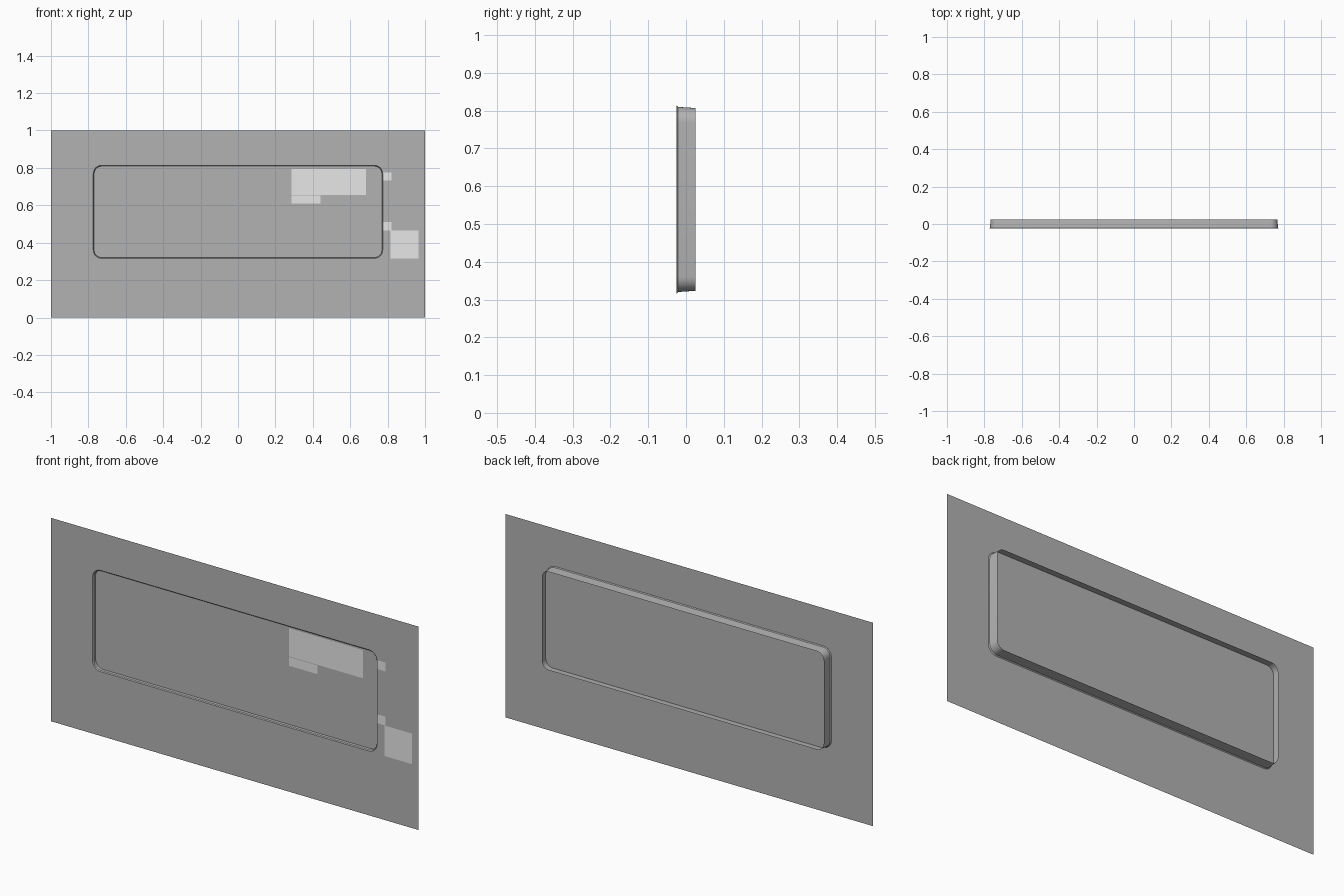
import bpy, bmesh, math

cube = bpy.data.objects.get("Cube")
if cube:
    bpy.data.objects.remove(cube, do_unlink=True)

FRONT, FLOOR, BACK = -0.025, -0.008, 0.025
CENTRE_Z = 0.565


def material(name, value):
    m = bpy.data.materials.new(name)
    m.use_nodes = True
    colour = (value, value, value, 1)
    m.diffuse_color = colour
    m.node_tree.nodes["Principled BSDF"].inputs["Base Color"].default_value = colour
    return m


grey = material("mid grey", 0.45)
pale = material("pale grey", 0.85)


def finish(name, bm, mat):
    mesh = bpy.data.meshes.new(name)
    bm.to_mesh(mesh)
    bm.free()
    mesh.materials.append(mat)
    obj = bpy.data.objects.new(name, mesh)
    bpy.context.collection.objects.link(obj)
    return obj


def rounded_loop(bm, grow, y, steps=8):
    """Rounded rectangle outline in the upright plane at depth y."""
    half_w, half_h, radius = 0.769, 0.244, 0.04
    verts = []
    for i, (sx, sz) in enumerate([(1, 1), (-1, 1), (-1, -1), (1, -1)]):
        for k in range(steps + 1):
            a = math.pi / 2 * (i + k / steps)
            x = sx * (half_w - radius) + (radius + grow) * math.cos(a)
            z = sz * (half_h - radius) + (radius + grow) * math.sin(a)
            verts.append(bm.verts.new((x, y, CENTRE_Z + z)))
    return verts


def closed_edges(bm, verts):
    return [bm.edges.new((v, verts[(i + 1) % len(verts)])) for i, v in enumerate(verts)]


# Backing sheet with a rounded opening
bm = bmesh.new()
corners = [bm.verts.new((x, FRONT, z)) for x, z in [(-1, 0), (1, 0), (1, 1), (-1, 1)]]
edges = closed_edges(bm, corners) + closed_edges(bm, rounded_loop(bm, 0.005, FRONT))
bmesh.ops.triangle_fill(bm, edges=edges, use_beauty=True, normal=(0, -1, 0))
finish("backing_sheet", bm, grey)

# Thin wall around the opening, flared at the front lip
bm = bmesh.new()
loops = [rounded_loop(bm, g, y) for g, y in
         [(0.005, FRONT), (0.001, -0.021), (0, FLOOR), (-0.002, BACK)]]
for a, b in zip(loops, loops[1:]):
    for i in range(len(a)):
        j = (i + 1) % len(a)
        bm.faces.new((a[i], a[j], b[j], b[i]))
wall = finish("rim_wall", bm, grey)
bpy.context.view_layer.objects.active = wall
wall.select_set(True)
bpy.ops.object.shade_smooth_by_angle(angle=math.radians(35))
wall.select_set(False)

# Recessed inner panel
bm = bmesh.new()
face = bm.faces.new(rounded_loop(bm, 0, FLOOR))
face.normal_update()
if face.normal.y > 0:
    face.normal_flip()
finish("recessed_panel", bm, grey)


# Pale flat plates
def plate(name, x0, x1, z0, z1, surface):
    bm = bmesh.new()
    y = surface - 0.001
    bm.faces.new([bm.verts.new((x, y, z)) for x, z in
                  [(x0, z0), (x1, z0), (x1, z1), (x0, z1)]])
    finish(name, bm, pale)


plate("large_panel_plate", 0.285, 0.685, 0.656, 0.795, FLOOR)
plate("small_panel_plate", 0.285, 0.44, 0.61, 0.653, FLOOR)
plate("upper_side_tab", 0.776, 0.82, 0.732, 0.776, FRONT)
plate("lower_side_tab", 0.776, 0.82, 0.466, 0.51, FRONT)
plate("side_square_plate", 0.815, 0.965, 0.315, 0.465, FRONT)
